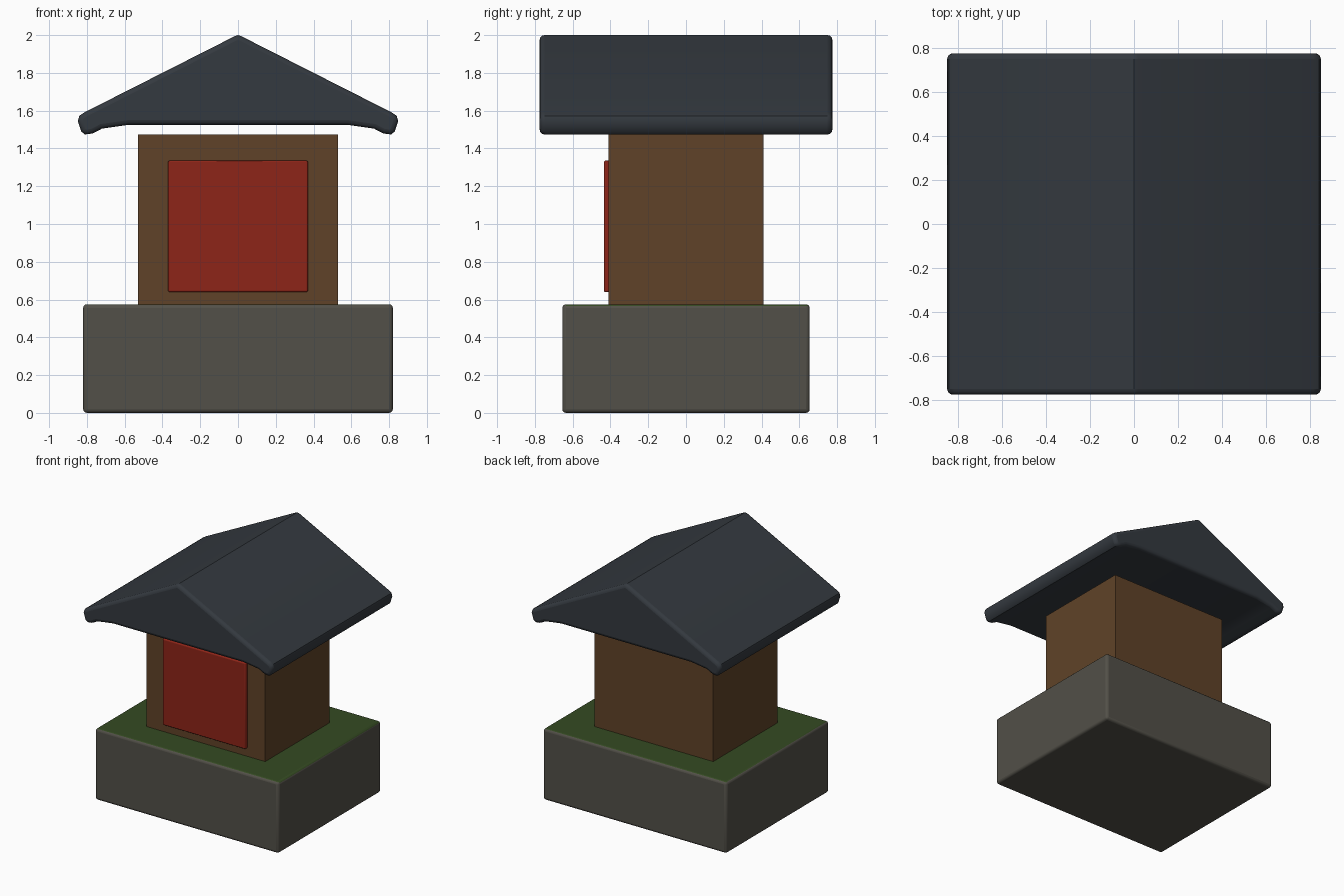
import bpy
import bmesh
import math

default = bpy.data.objects.get("Cube")
if default:
    bpy.data.objects.remove(default, do_unlink=True)


def material(name, rgb):
    mat = bpy.data.materials.new(name)
    mat.use_nodes = True
    color = (*rgb, 1)
    mat.diffuse_color = color
    bsdf = mat.node_tree.nodes["Principled BSDF"]
    bsdf.inputs["Base Color"].default_value = color
    bsdf.inputs["Roughness"].default_value = 0.85
    return mat


def finish(obj, mats, bevel=0.0, clamp=True):
    for mat in mats:
        obj.data.materials.append(mat)
    if bevel:
        mod = obj.modifiers.new("soft_edges", 'BEVEL')
        mod.width = bevel
        mod.segments = 3
        mod.limit_method = 'ANGLE'
        mod.angle_limit = math.radians(60)
        mod.use_clamp_overlap = clamp
    bpy.ops.object.select_all(action='DESELECT')
    obj.select_set(True)
    bpy.context.view_layer.objects.active = obj
    bpy.ops.object.shade_smooth_by_angle(angle=math.radians(35))
    return obj


def box(name, low, high, mats, bevel=0.0):
    size = [b - a for a, b in zip(low, high)]
    center = [(a + b) / 2 for a, b in zip(low, high)]
    bpy.ops.mesh.primitive_cube_add(size=1, location=center)
    obj = bpy.context.object
    obj.name = obj.data.name = name
    for v in obj.data.vertices:
        v.co = [c * s for c, s in zip(v.co, size)]
    return finish(obj, mats, bevel)


def extrude_profile(name, points, half_depth, mats, bevel):
    bm = bmesh.new()
    face = bm.faces.new([bm.verts.new((x, -half_depth, z)) for x, z in points])
    result = bmesh.ops.extrude_face_region(bm, geom=[face])
    moved = [g for g in result["geom"] if isinstance(g, bmesh.types.BMVert)]
    bmesh.ops.translate(bm, verts=moved, vec=(0, 2 * half_depth, 0))
    bmesh.ops.recalc_face_normals(bm, faces=bm.faces)
    mesh = bpy.data.meshes.new(name)
    bm.to_mesh(mesh)
    bm.free()
    obj = bpy.data.objects.new(name, mesh)
    bpy.context.collection.objects.link(obj)
    return finish(obj, mats, bevel, clamp=False)


stone = material("stone", (0.085, 0.08, 0.065))
moss = material("moss", (0.035, 0.07, 0.016))
wood = material("wood", (0.115, 0.055, 0.021))
red = material("red_paint", (0.27, 0.018, 0.009))
slate = material("slate", (0.034, 0.041, 0.05))

# Stone base with a mossy top
base = box("stone_base", (-0.82, -0.655, 0), (0.82, 0.655, 0.575), [stone, moss], 0.02)
for poly in base.data.polygons:
    if poly.normal.z > 0.5:
        poly.material_index = 1

# Wooden cabin and front door panel
box("cabin_walls", (-0.53, -0.41, 0.57), (0.53, 0.41, 1.475), [wood])
box("door_panel", (-0.37, -0.435, 0.64), (0.37, -0.4, 1.335), [red], 0.008)

# Gable roof with drooping eaves, mirrored from one half profile
half = [(0.58, 1.525), (0.72, 1.505), (0.77, 1.479), (0.81, 1.474), (0.83, 1.49),
        (0.848, 1.545), (0.84, 1.573), (0.815, 1.59), (0.02, 1.993)]
profile = half + [(0, 2.0)] + [(-x, z) for x, z in reversed(half)]
extrude_profile("gable_roof", profile, 0.775, [slate], 0.025)
